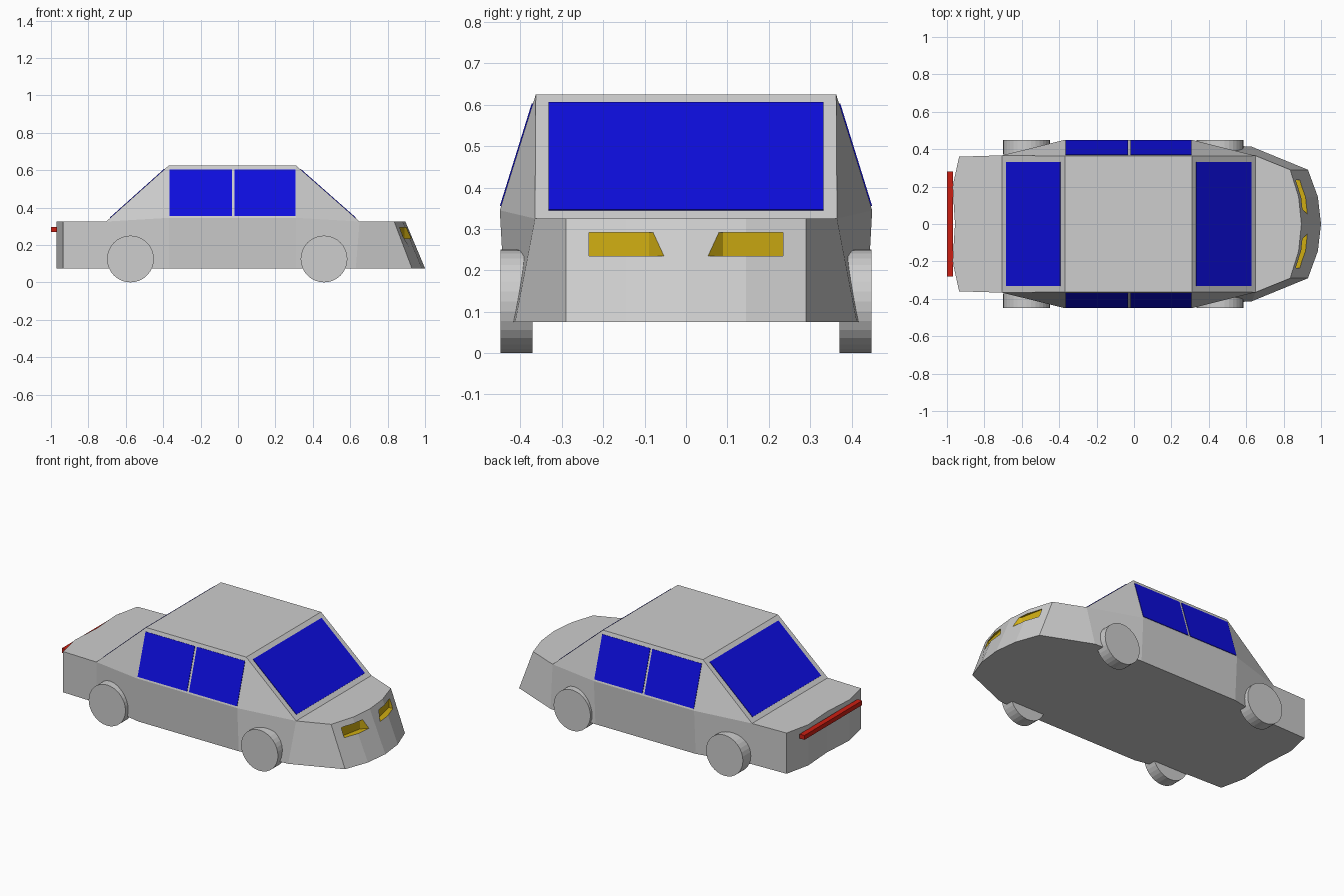
import bpy, bmesh, math
from mathutils import Vector, Matrix

if "Cube" in bpy.data.objects:
    bpy.data.objects.remove(bpy.data.objects["Cube"])


def material(name, rgb):
    m = bpy.data.materials.new(name)
    m.diffuse_color = (*rgb, 1)
    m.use_nodes = True
    m.node_tree.nodes["Principled BSDF"].inputs["Base Color"].default_value = m.diffuse_color
    return m


GREY = material("grey paint", (0.61, 0.61, 0.61))
BLUE = material("blue glass", (0.004, 0.004, 0.73))
GOLD = material("gold lamp", (0.63, 0.42, 0.006))
RED = material("red lamp", (0.6, 0.013, 0.006))


def add_object(name, bm, *mats):
    bmesh.ops.recalc_face_normals(bm, faces=bm.faces)
    mesh = bpy.data.meshes.new(name)
    bm.to_mesh(mesh)
    bm.free()
    for m in mats:
        mesh.materials.append(m)
    ob = bpy.data.objects.new(name, mesh)
    bpy.context.collection.objects.link(ob)
    return ob


def prism(name, bottom, shift, *mats):
    """Extrude a polygon along a shift vector."""
    bm = bmesh.new()
    face = bm.faces.new([bm.verts.new(p) for p in bottom])
    ext = bmesh.ops.extrude_face_region(bm, geom=[face], use_keep_orig=True)
    bmesh.ops.translate(bm, vec=Vector(shift),
                        verts=[v for v in ext["geom"] if isinstance(v, bmesh.types.BMVert)])
    return add_object(name, bm, *mats)


# Body: half plan outline from tail to nose (bottom x, y, then top x, y, z)
LOW = 0.075
outline = [
    (-0.957, 0, -0.957, 0, 0.325),
    (-0.97, 0.2, -0.97, 0.2, 0.325),
    (-0.935, 0.36, -0.935, 0.36, 0.325),
    (-0.705, 0.367, -0.705, 0.367, 0.325),
    (-0.37, 0.435, -0.37, 0.45, 0.345),
    (0.31, 0.435, 0.31, 0.45, 0.345),
    (0.63, 0.413, 0.65, 0.365, 0.325),
    (0.93, 0.29, 0.835, 0.29, 0.325),
    (0.983, 0.145, 0.88, 0.145, 0.325),
    (1.0, 0, 0.895, 0, 0.325),
]
bm = bmesh.new()
for s in (1, -1):
    lo = [bm.verts.new((a, s * b, LOW)) for a, b, *_ in outline]
    up = [bm.verts.new((c, s * d, z)) for _, _, c, d, z in outline]
    roof_back, roof_front = [bm.verts.new((x, s * 0.363, 0.625)) for x in (-0.37, 0.31)]
    back_mid, roof_back_mid, roof_front_mid, front_mid = [
        bm.verts.new((x, 0, z)) for x, z in
        ((-0.705, 0.325), (-0.37, 0.625), (0.31, 0.625), (0.65, 0.325))]
    faces = [(lo[i], lo[i + 1], up[i + 1], up[i]) for i in range(len(lo) - 1)]
    faces += [
        lo,                                                  # floor
        up[0:4] + [back_mid],                                # rear deck
        up[6:10] + [front_mid],                              # hood
        (back_mid, up[3], roof_back, roof_back_mid),         # rear screen
        (roof_back_mid, roof_back, roof_front, roof_front_mid),
        (roof_front_mid, roof_front, up[6], front_mid),      # front screen
        (up[3], up[4], roof_back),                           # rear pillar
        (up[4], up[5], roof_front, roof_back),               # cabin side
        (up[5], up[6], roof_front),                          # front pillar
    ]
    for f in faces:
        bm.faces.new(f)
bmesh.ops.remove_doubles(bm, verts=bm.verts, dist=1e-5)
body = add_object("car_body", bm, GREY, GOLD)

# Headlamps: gold wedge pockets cut into the nose
for s, side in ((1, "left"), (-1, "right")):
    plan = [(0.89, 0.09), (0.86, 0.235), (0.96, 0.235), (0.96, 0.02)]
    cutter = prism(side + "_headlamp_cutter", [(x, s * y, 0.235) for x, y in plan],
                   (0, 0, 0.057), GREY, GOLD)
    for p in cutter.data.polygons:
        p.material_index = 1
    mod = body.modifiers.new("headlamp pocket", "BOOLEAN")
    mod.operation = "DIFFERENCE"
    mod.solver = "EXACT"
    mod.object = cutter
    bpy.context.view_layer.objects.active = body
    bpy.ops.object.modifier_apply(modifier=mod.name)
    bpy.data.objects.remove(cutter, do_unlink=True)


def window(name, corners):
    """Thin glass plate standing just proud of the panel it lies on."""
    pts = [Vector(c) for c in corners]
    n = (pts[1] - pts[0]).cross(pts[2] - pts[1]).normalized()
    if n.z < 0:
        n = -n
    prism(name, [p - n * 0.002 for p in pts], n * 0.005, BLUE)


def lerp(a, b, z, z0, z1):
    return a + (b - a) * (z - z0) / (z1 - z0)


# Front and rear screens
for name, base, top in (("windshield", 0.65, 0.31), ("rear_window", -0.705, -0.37)):
    x0, x1 = (lerp(base, top, z, 0.325, 0.625) for z in (0.345, 0.605))
    window(name, [(x0, -0.332, 0.345), (x0, 0.332, 0.345),
                  (x1, 0.332, 0.605), (x1, -0.332, 0.605)])

# Side windows
for s, side in ((1, "left"), (-1, "right")):
    y0, y1 = (s * lerp(0.45, 0.363, z, 0.345, 0.625) for z in (0.355, 0.603))
    for part, a, b in (("rear", -0.367, -0.032), ("front", -0.018, 0.308)):
        window(f"{side}_{part}_side_window",
               [(a, y0, 0.355), (b, y0, 0.355), (b, y1, 0.603), (a, y1, 0.603)])

# Wheels
for x, end in ((-0.575, "rear"), (0.46, "front")):
    for s, side in ((1, "left"), (-1, "right")):
        bm = bmesh.new()
        bmesh.ops.create_cone(
            bm, cap_ends=True, segments=32, radius1=0.125, radius2=0.125, depth=0.077,
            matrix=Matrix.Translation((x, s * 0.4095, 0.125)) @ Matrix.Rotation(math.pi / 2, 4, "X"))
        add_object(f"{end}_{side}_wheel", bm, GREY)

# Tail lamp bar
prism("tail_lamp_bar", [(-1.0, -0.28, 0.27), (-0.968, -0.28, 0.27),
                        (-0.968, -0.28, 0.297), (-1.0, -0.28, 0.297)], (0, 0.56, 0), RED)
